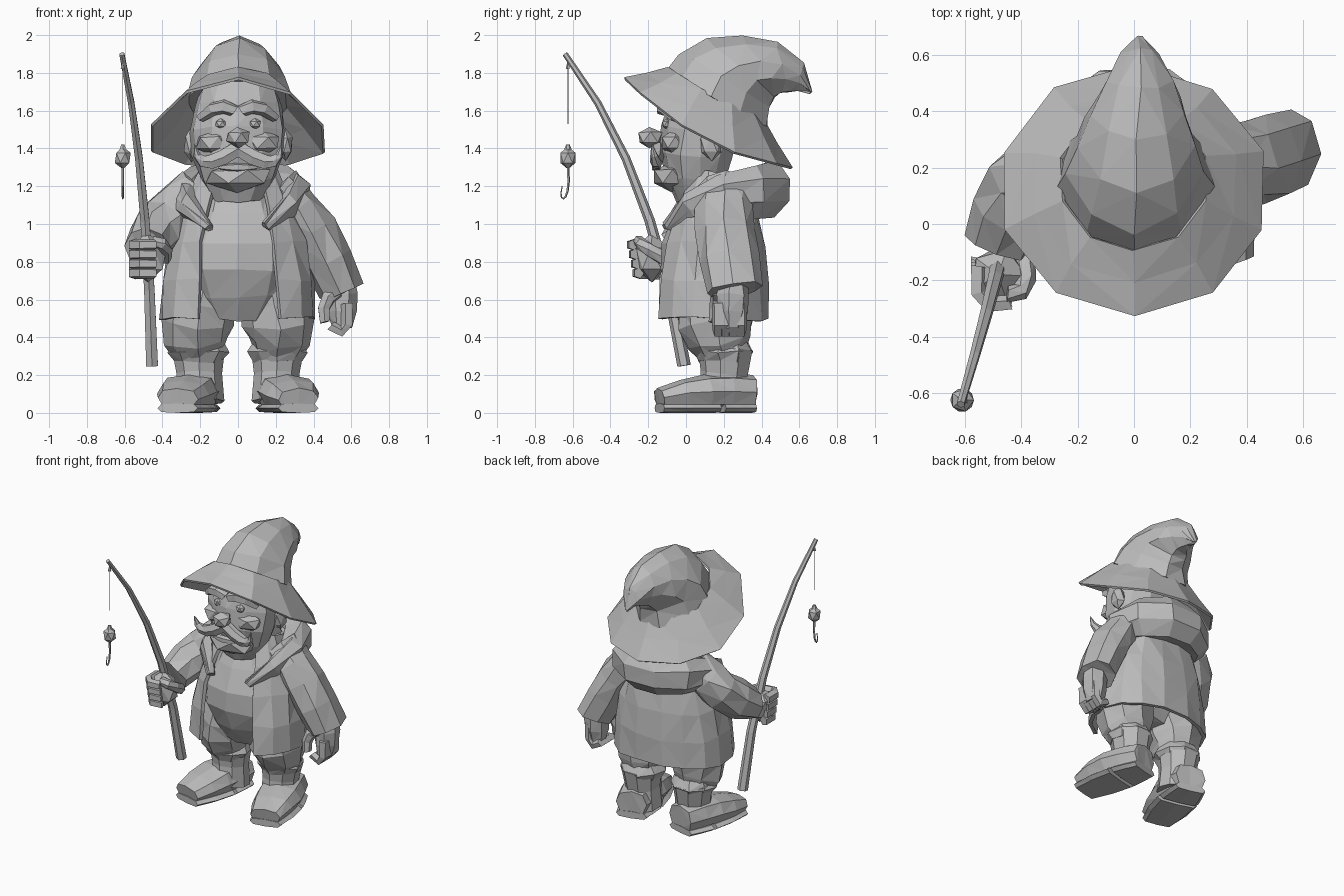
import bpy, bmesh, random
from math import sin, cos, pi, radians, copysign
from mathutils import Vector, Matrix

random.seed(4)
default_cube = bpy.data.objects.get("Cube")
if default_cube:
    bpy.data.objects.remove(default_cube)

GREY = (.5, .5, .5, 1)
grey = bpy.data.materials.new("plain_grey")
grey.use_nodes = True
grey.diffuse_color = GREY
grey.node_tree.nodes["Principled BSDF"].inputs["Base Color"].default_value = GREY


def finish(name, bm, jitter):
    """Turn a bmesh into a flat-shaded, slightly irregular faceted object."""
    for vert in bm.verts:
        vert.co += Vector(random.uniform(-jitter, jitter) for axis in "xyz")
    bmesh.ops.recalc_face_normals(bm, faces=bm.faces)
    bmesh.ops.triangulate(bm, faces=bm.faces)
    mesh = bpy.data.meshes.new(name)
    bm.to_mesh(mesh)
    bm.free()
    mesh.materials.append(grey)
    ob = bpy.data.objects.new(name, mesh)
    bpy.context.collection.objects.link(ob)
    return ob


def curve(*points):
    """Smooth path steered by a few control points."""
    def at(t):
        current = [Vector(p) for p in points]
        while len(current) > 1:
            current = [a.lerp(b, t) for a, b in zip(current, current[1:])]
        return current[0]
    return at


def swell(start, end, bulge=0, flat=1):
    """Radius that runs from start to end with a bulge midway."""
    def at(t):
        radius = start + (end - start) * t + bulge * sin(pi * t)
        return radius, radius * flat
    return at


def droop(p):
    """Let the sides of the hat brim hang."""
    return p - Vector((0, 0, .4 * p.x * p.x))


X, Y, Z = Matrix.Identity(3)


def loft(name, centre, radii, steps=4, sides=8, across=X, tilt=None, gap=0,
         capped=True, side=1, power=1, jitter=0, warp=Vector):
    """Skin rings along a path; gap opens each ring at the front by an angle."""
    bm = bmesh.new()
    loops = []
    for i in range(steps + 1):
        t = i / steps
        if tilt:
            angle = radians(tilt(t))
            w = Vector((0, sin(angle), cos(angle)))
        else:
            w = (centre(t + .01) - centre(t - .01)).normalized()
        u = (across - across.dot(w) * w).normalized()
        v = w.cross(u)
        wide, deep = radii(t)
        loop = []
        for k in range(sides + bool(gap)):
            a = gap - pi / 2 + (2 * pi - 2 * gap) * k / sides
            c = copysign(abs(cos(a)) ** power, cos(a))
            s = copysign(abs(sin(a)) ** power, sin(a))
            p = warp(centre(t) + u * c * wide + v * s * deep)
            p.x *= side
            loop.append(bm.verts.new(p))
        loops.append(loop)
    for low, high in zip(loops, loops[1:]):
        for k in range(sides):
            n = (k + 1) % len(low)
            bm.faces.new((low[k], low[n], high[n], high[k]))
    if capped:
        bm.faces.new(loops[0])
        bm.faces.new(loops[-1])
    return finish(name, bm, jitter)


def blob(name, place, size, jitter=.006):
    bm = bmesh.new()
    bmesh.ops.create_icosphere(bm, subdivisions=1, radius=1)
    shape = Matrix.LocRotScale(Vector(place), None, Vector(size))
    bmesh.ops.transform(bm, matrix=shape, verts=bm.verts)
    return finish(name, bm, jitter)


def thicken(ob, amount):
    shell = ob.modifiers.new("thickness", "SOLIDIFY")
    shell.thickness = amount
    shell.offset = -1


# Torso and open coat
loft("shirt_and_belly", curve((0, .13, .5), (0, .1, .8), (0, .14, 1.2)),
     swell(.18, .17, .16, .75), steps=5, sides=11, jitter=.01)
coat = loft("coat", curve((0, .13, .5), (0, .14, .9), (0, .18, 1.27)),
            swell(.42, .22, .05, .74), sides=13, gap=radians(28), power=.85,
            capped=False, jitter=.01)
thicken(coat, .025)


# Hood folded around the neck, ending in lapels
def around_neck(t):
    a = radians(300 * t - 60)
    return Vector((.3 * cos(a), .16 + .3 * sin(a), 1.18 - .2 * (1 - sin(pi * t)) ** 2))


loft("folded_hood", around_neck, swell(.03, .03, .13, .75), steps=9, sides=7,
     across=Z, jitter=.012)


# Legs and boots
def foot_height(t):
    return .09 - .035 * t + .02 * sin(pi * t)


foot_line = curve((.2, .35, 0), (.32, -.14, 0))
for side, label in ((1, "left"), (-1, "right")):
    loft(label + "_trouser_leg", curve((.2, .2, .3), (.25, .15, .45), (.17, .15, .7)),
         swell(.12, .17, .05), side=side, jitter=.01)
    loft(label + "_boot_shaft", curve((.2, .2, .06), (.21, .21, .35)),
         swell(.13, .145, -.015, 1.05), steps=2, sides=9, tilt=lambda t: 8, side=side)
    loft(label + "_boot_cuff", curve((.21, .2, .27), (.21, .2, .38)),
         swell(.13, .13, .03), steps=2, sides=9, side=side, jitter=.008)
    loft(label + "_boot_foot", lambda t: foot_line(t) + Z * (.02 + foot_height(t)),
         lambda t: (.11 + .045 * sin(pi * t), foot_height(t)), power=.8, side=side, jitter=.004)
    for part, begin, end in (("heel", 0, .35), ("sole", .4, 1)):
        loft(f"{label}_boot_{part}",
             lambda t: foot_line(begin + (end - begin) * t) + Z * .025,
             lambda t: (.11 + .04 * sin(pi * (begin + (end - begin) * t)), .025),
             steps=2, power=.6, side=side)

# Left arm hanging
loft("left_sleeve", curve((.22, .2, 1.2), (.4, .2, 1), (.55, .26, .65)),
     swell(.11, .12, .015, 1.25), jitter=.012)
loft("left_palm", curve((.55, .25, .72), (.55, .24, .45)),
     swell(.07, .06, .025), steps=3, sides=7, jitter=.006)
for i in range(4):
    y = .17 + .04 * i
    loft(f"left_finger_{i}", curve((.58, y, .58), (.6, y, .36), (.49, y, .46)),
         swell(.035, .03), steps=3, sides=5, across=Y)
loft("left_thumb", curve((.53, .18, .65), (.43, .16, .6), (.46, .15, .48)),
     swell(.045, .03), steps=3, sides=6)

# Right arm bent forward around the rod
loft("right_sleeve", curve((-.22, .2, 1.2), (-.42, .22, 1), (-.49, -.07, .88)),
     swell(.11, .12, .03), jitter=.012)
blob("right_fist", (-.48, -.18, .82), (.115, .1, .13))
for i in range(4):
    grip = Vector((0, -.01 * i, .74 + .05 * i))
    bend = curve((-.55, -.12, 0), (-.58, -.3, 0), (-.44, -.25, 0))
    loft(f"right_finger_{i}", lambda t: bend(t) + grip, swell(.035, .03),
         steps=3, sides=5, across=Z)
loft("right_thumb", curve((-.39, -.12, .82), (-.36, -.26, .9), (-.45, -.25, .91)),
     swell(.04, .03), steps=3, sides=6, across=Z)

# Fishing rod, line, float and hook
loft("fishing_rod", curve((-.455, -.01, .25), (-.48, -.18, 1.3), (-.615, -.64, 1.9)),
     swell(.036, .015), steps=5, sides=6)
tackle = Vector((-.61, -.625, 0))
loft("fishing_line", lambda t: tackle + Z * (1.53 + .34 * t), swell(.002, .002), steps=1, sides=4)
loft("line_knot", lambda t: tackle + Z * (1.82 + .04 * t), swell(.012, .003), steps=1, sides=5)
blob("fishing_float", tackle + Z * 1.35, (.047, .047, .06), jitter=0)
loft("float_cap", lambda t: tackle + Z * (1.38 + .04 * t), swell(.025, .01), steps=1, sides=6)
hook_bend = curve((0, 0, 1.3), (0, .02, 1.1), (0, -.06, 1.1), (0, -.03, 1.2))
loft("fish_hook", lambda t: tackle + hook_bend(t), swell(.008, .003), steps=7, sides=5)

# Head and face
loft("head", curve((0, .05, 1.12), (0, .04, 1.4), (0, .12, 1.77)),
     swell(.13, .18, .1, .8), steps=5, sides=11, jitter=.008)
blob("chin_beard", (0, -.07, 1.25), (.19, .11, .08))
blob("nose", (0, -.19, 1.46), (.07, .07, .055))
loft("lower_lip", curve((-.1, -.14, 1.3), (0, -.18, 1.3), (.1, -.14, 1.3)),
     swell(.01, .01, .015), sides=5, across=Z)
for side, label in ((1, "left"), (-1, "right")):
    loft(label + "_moustache", curve((0, -.15, 1.4), (.15, -.16, 1.3), (.22, -.15, 1.3), (.23, -.18, 1.42)),
         swell(.045, .004, .015, .8), steps=5, sides=6, across=Z, side=side)
    loft(label + "_eyebrow", curve((.02, -.12, 1.6), (.1, -.14, 1.66), (.2, -.06, 1.56)),
         swell(.035, .025, .01), steps=3, sides=5, across=Z, side=side)
    blob(label + "_cheek", (side * .13, -.06, 1.43), (.1, .08, .07))
    blob(label + "_eye", (side * .09, -.1, 1.53), (.035, .03, .03), jitter=0)
    blob(label + "_ear", (side * .25, .13, 1.42), (.04, .06, .09))

# Hat with a drooping brim and a crown that bends back to a curled tip
brim = loft("hat_brim", curve((0, .12, 1.54), (0, .16, 1.7)), swell(.48, .27, 0, 1.05),
            steps=2, sides=10, tilt=lambda t: 28, capped=False, warp=droop, jitter=.006)
thicken(brim, .015)
loft("hat_crown", curve((0, .165, 1.65), (0, .2, 1.92), (.03, .6, 1.88), (.02, .66, 1.7)),
     swell(.285, .01, .025, 1.12), steps=6, sides=9, power=1.2,
     tilt=lambda t: 28 + 110 * t * t, jitter=.008)
